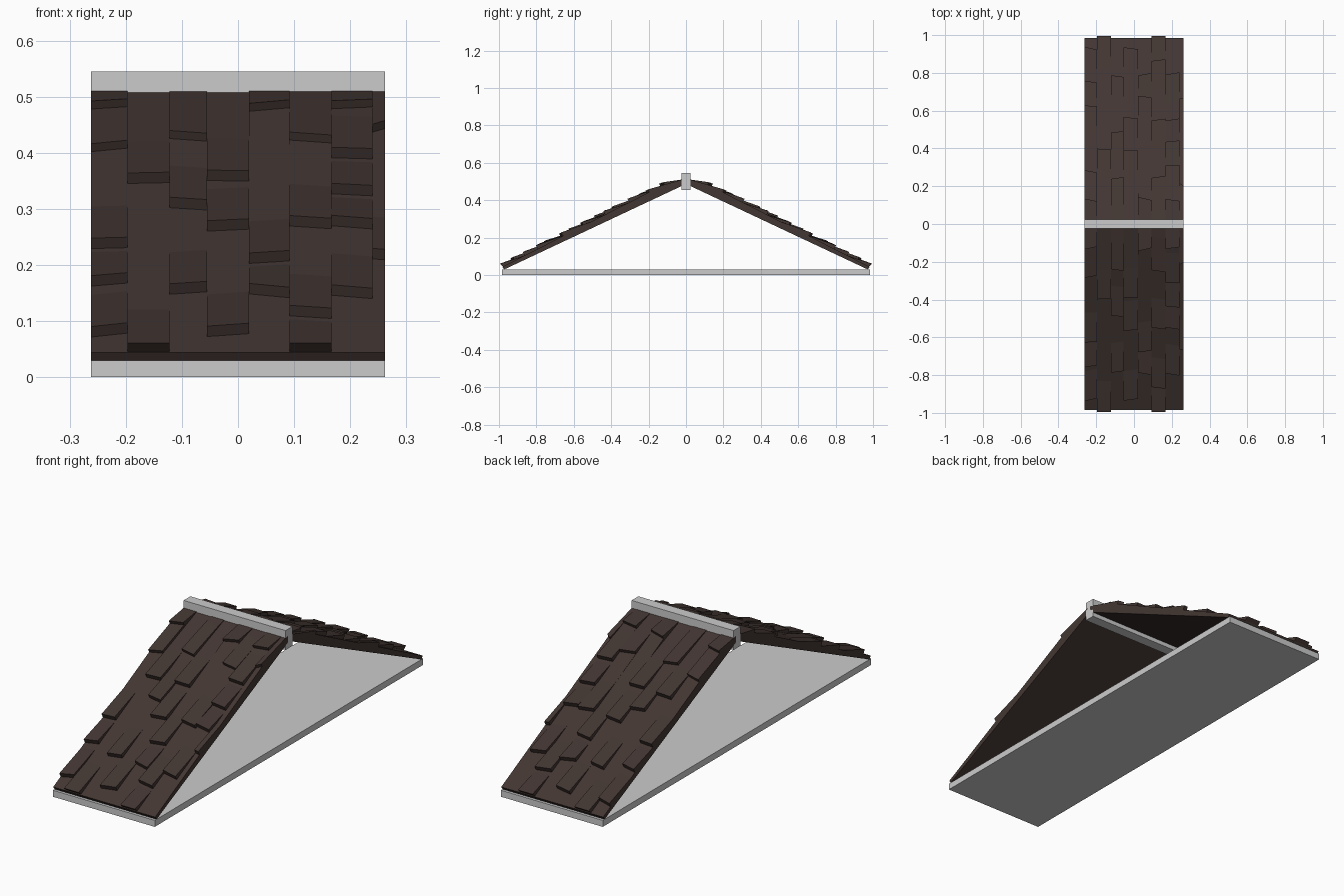
import bpy, bmesh, random
from mathutils import Vector

if "Cube" in bpy.data.objects:
    bpy.data.objects.remove(bpy.data.objects["Cube"])

random.seed(4)
HALF = 0.262

brown = bpy.data.materials.new("dark_brown_shingle")
brown.diffuse_color = (0.055, 0.037, 0.032, 1)
brown.use_nodes = True
brown.node_tree.nodes["Principled BSDF"].inputs["Base Color"].default_value = brown.diffuse_color


def finish(name, bm, mat=None):
    bmesh.ops.recalc_face_normals(bm, faces=bm.faces)
    me = bpy.data.meshes.new(name)
    bm.to_mesh(me)
    bm.free()
    ob = bpy.data.objects.new(name, me)
    bpy.context.collection.objects.link(ob)
    if mat:
        me.materials.append(mat)
    return ob


def box(name, half_y, z0, z1):
    bm = bmesh.new()
    bmesh.ops.create_cube(bm, size=1)
    for v in bm.verts:
        v.co = Vector((v.co.x * 2 * HALF, v.co.y * 2 * half_y, z0 if v.co.z < 0 else z1))
    return finish(name, bm)


# Grey floor slab and ridge beam
box("floor_slab", 0.985, 0, 0.03)
box("ridge_beam", 0.025, 0.455, 0.545)

# Roof top line (y, z): eave, knee near the ridge, ridge
EAVE, KNEE, RIDGE = (-0.982, 0.044), (-0.13, 0.477), (0, 0.517)


def y_at(z):
    a, b = (EAVE, KNEE) if z < KNEE[1] else (KNEE, RIDGE)
    return a[0] + (b[0] - a[0]) * (z - a[1]) / (b[1] - a[1])


# Shingle columns: right edge x, heights of the raised lower lips from top to bottom
COLUMNS = [
    (-0.197, (0.48, 0.405, 0.23, 0.165, 0.075)),
    (-0.122, (0.346, 0.046)),
    (-0.055, (0.423, 0.30, 0.15)),
    (0.02, (0.35, 0.262, 0.075)),
    (0.092, (0.477, 0.205, 0.145)),
    (0.167, (0.42, 0.267, 0.107, 0.046)),
    (0.24, (0.48, 0.39, 0.325, 0.267, 0.143)),
    (HALF, (0.44, 0.21)),
]


def profile(lips, shifts):
    pts = [RIDGE]
    above = RIDGE[1]
    for z, s in zip(lips, shifts):
        z += s if z > 0.05 else 0
        start = min(z + 0.075, above - 0.006)          # wedge starts flush upslope
        pts.append((y_at(start), start))
        out = 0.021 if z < 0.4 else 0.016
        extra = 0.008 if z < 0.05 else 0               # eave tabs overhang
        pts.append((y_at(z) - 0.45 * out - extra, z + 0.89 * out - extra / 2))
        pts.append((y_at(z), z))
        above = z
    return pts + [EAVE, (-0.972, 0.03), (0, 0.487)]


# Front slope, one stepped strip per column, mirrored to the back
bm = bmesh.new()
x0 = -HALF
for x1, lips in COLUMNS:
    rings = []
    tilt = [random.uniform(-0.004, 0.004) for _ in lips]
    for x, sign in ((x0, 1), (x1, -1)):
        rings.append([bm.verts.new((x, y, z)) for y, z in profile(lips, [sign * t for t in tilt])])
        bm.faces.new(rings[-1])
    n = len(rings[0])
    for i in range(n):
        j = (i + 1) % n
        bm.faces.new((rings[0][i], rings[0][j], rings[1][j], rings[1][i]))
    x0 = x1
roof = finish("shingled_roof", bm, brown)
mirror = roof.modifiers.new("other_slope", 'MIRROR')
mirror.use_axis = (False, True, False)
mirror.use_mirror_merge = False
